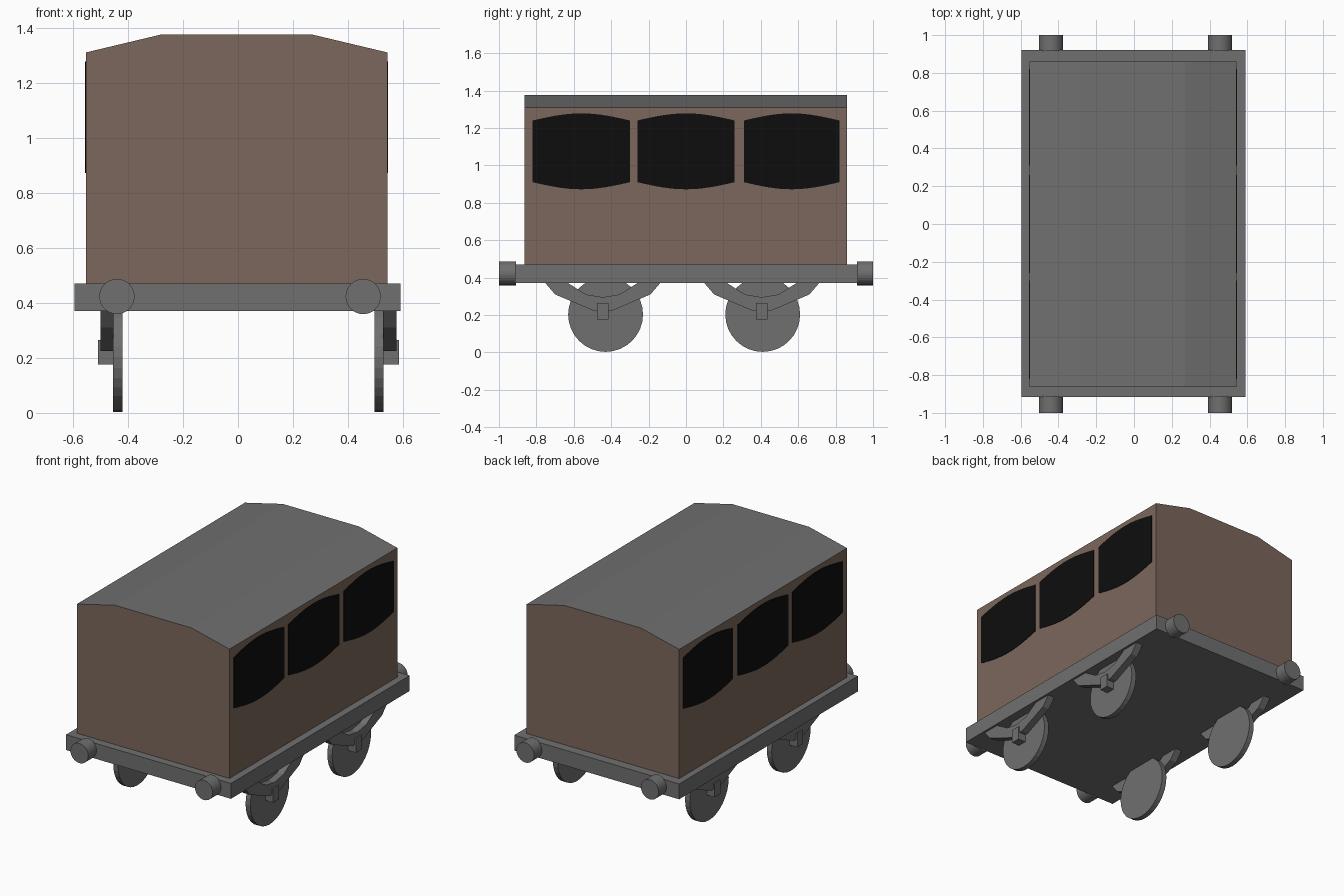
import bpy
import bmesh
import math

cube = bpy.data.objects.get("Cube")
if cube:
    bpy.data.objects.remove(cube, do_unlink=True)


def make_material(name, rgb):
    mat = bpy.data.materials.new(name)
    mat.use_nodes = True
    colour = (*rgb, 1.0)
    mat.diffuse_color = colour
    shader = next(n for n in mat.node_tree.nodes if n.type == 'BSDF_PRINCIPLED')
    shader.inputs["Base Color"].default_value = colour
    shader.inputs["Roughness"].default_value = 0.8
    return mat


grey = make_material("iron grey", (0.16, 0.16, 0.16))
brown = make_material("coach brown", (0.198, 0.136, 0.106))
black = make_material("window black", (0.004, 0.004, 0.004))


def extrude_profile(name, points, axis, start, end, *materials):
    """Extrude a closed 2D outline along x (outline is y, z) or y (outline is x, z)."""
    def place(p, depth):
        return (depth, p[0], p[1]) if axis == 'x' else (p[0], depth, p[1])
    bm = bmesh.new()
    face = bm.faces.new([bm.verts.new(place(p, start)) for p in points])
    out = bmesh.ops.extrude_face_region(bm, geom=[face])
    moved = [g for g in out["geom"] if isinstance(g, bmesh.types.BMVert)]
    span = end - start
    bmesh.ops.translate(bm, verts=moved, vec=(span, 0, 0) if axis == 'x' else (0, span, 0))
    # Keep the starting cap so that the part is closed
    if not face.is_valid:
        bm.faces.new([v for v in bm.verts if v not in moved])
    bmesh.ops.recalc_face_normals(bm, faces=bm.faces)
    mesh = bpy.data.meshes.new(name)
    bm.to_mesh(mesh)
    bm.free()
    for mat in materials:
        mesh.materials.append(mat)
    obj = bpy.data.objects.new(name, mesh)
    bpy.context.collection.objects.link(obj)
    return obj


def rectangle(a0, a1, z0, z1):
    return [(a0, z0), (a1, z0), (a1, z1), (a0, z1)]


def circle(a, z, radius, sides=32):
    return [(a + radius * math.cos(math.tau * i / sides),
             z + radius * math.sin(math.tau * i / sides)) for i in range(sides)]


# Chassis
extrude_profile("chassis", rectangle(-0.595, 0.59, 0.37, 0.47), 'y', -0.915, 0.92, grey)

# Coach body with a three-facet roof
body = extrude_profile(
    "coach_body",
    [(-0.553, 0.47), (0.543, 0.47), (0.543, 1.31), (0.27, 1.375), (-0.28, 1.375), (-0.553, 1.31)],
    'y', -0.863, 0.86, brown, grey)
for poly in body.data.polygons:
    poly.material_index = 1 if poly.normal.z > 0.5 else 0

# Bowed windows, three on each side
def window_outline(y0, y1, steps=16):
    def edge(z, bow):
        return [(y0 + (y1 - y0) * i / steps, z + bow * math.sin(math.pi * i / steps))
                for i in range(steps + 1)]
    return edge(0.91, -0.038) + edge(1.24, 0.038)[::-1]


for number, (y0, y1) in enumerate([(-0.82, -0.30), (-0.26, 0.26), (0.31, 0.82)], 1):
    outline = window_outline(y0, y1)
    extrude_profile(f"left_window_{number}", outline, 'x', 0.541, 0.546, black)
    extrude_profile(f"right_window_{number}", outline, 'x', -0.556, -0.551, black)

# Buffers at both ends
for side, x in (("left", 0.455), ("right", -0.44)):
    for end, y0, y1 in (("front", -1.0, -0.91), ("back", 0.915, 1.0)):
        extrude_profile(f"{end}_{side}_buffer", circle(x, 0.423, 0.064), 'y', y0, y1, grey)

# Running gear: wheel, leaf spring and axle box at each corner
spring_half = [(0.055, 0.225), (0.255, 0.31), (0.315, 0.38), (0.2, 0.38), (0.09, 0.31)]
spring = spring_half + [(0, 0.295)] + [(-y, z) for y, z in reversed(spring_half)]
middle = 0.0375
for side, sign in (("left", 1), ("right", -1)):
    def gear(name, outline, inner, outer):
        extrude_profile(name, outline, 'x', middle + sign * inner, middle + sign * outer, grey)

    for end, y in (("front", -0.445), ("back", 0.405)):
        wheel_y = -0.43 if end == "front" else 0.41
        gear(f"{end}_{side}_wheel", circle(wheel_y, 0.203, 0.2), 0.458, 0.492)
        gear(f"{end}_{side}_spring", [(y + a, z) for a, z in spring], 0.49, 0.538)
        gear(f"{end}_{side}_axle_box", rectangle(y - 0.03, y + 0.03, 0.175, 0.265), 0.49, 0.547)
